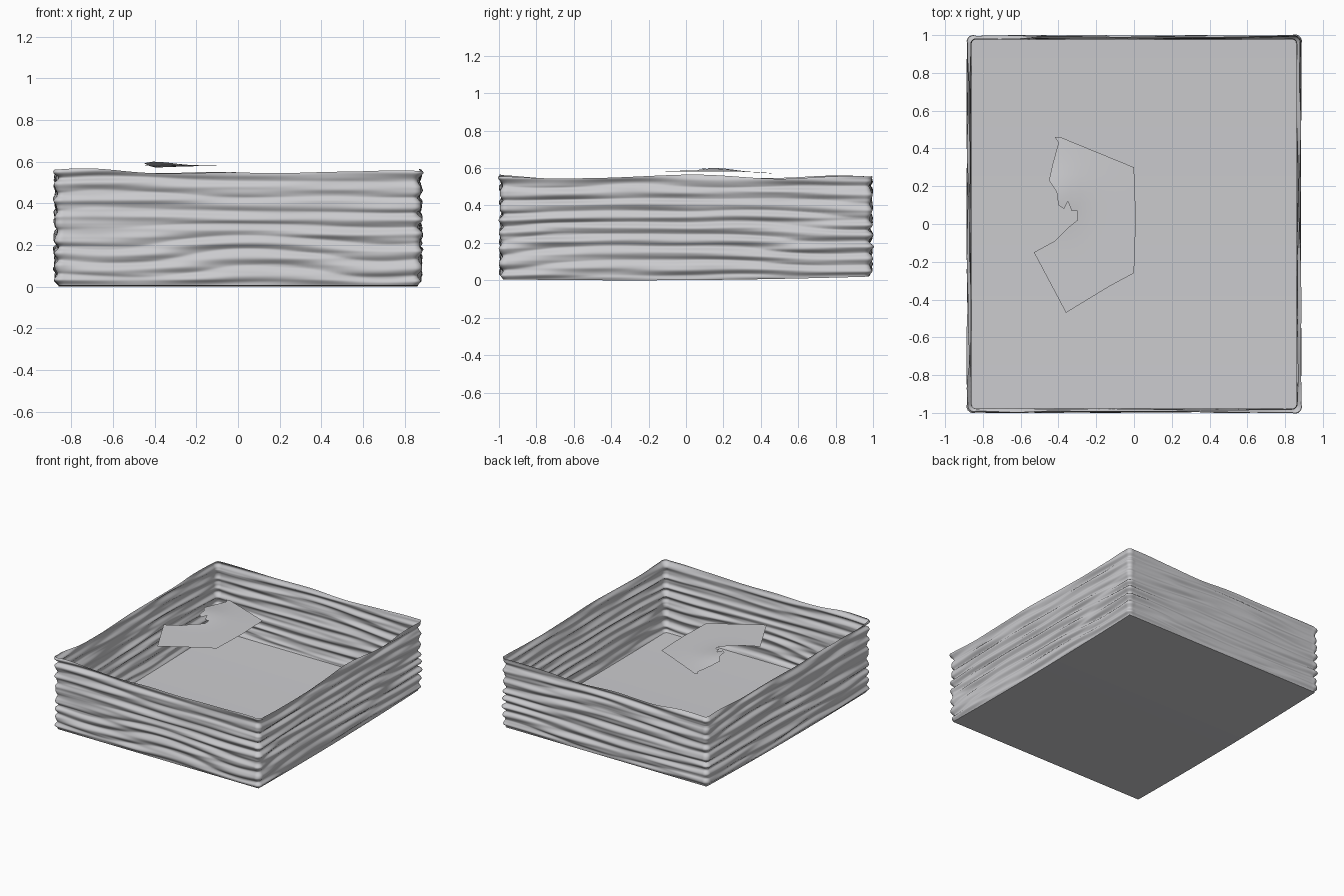
import bpy, bmesh, math
from mathutils import Vector, noise

cube = bpy.data.objects.get("Cube")
if cube:
    bpy.data.objects.remove(cube, do_unlink=True)

grey = bpy.data.materials.new("plain grey")
grey.use_nodes = True
colour = (0.6, 0.6, 0.62, 1)
grey.diffuse_color = colour
grey.node_tree.nodes["Principled BSDF"].inputs["Base Color"].default_value = colour

HALF_X, HALF_Y, CORNER = 0.86, 0.978, 0.025
ROWS, SIDE_STEPS, ARC_STEPS = 110, 70, 5


def finish(name, bm):
    mesh = bpy.data.meshes.new(name)
    bm.to_mesh(mesh)
    bm.free()
    for poly in mesh.polygons:
        poly.use_smooth = True
    mesh.materials.append(grey)
    obj = bpy.data.objects.new(name, mesh)
    bpy.context.collection.objects.link(obj)
    return obj


def floor_height(y):
    return 0.012 * (y + 0.3) ** 2


def outline():
    """Rounded rectangle as (point, outward normal) pairs, anticlockwise."""
    ring = []
    corners = [(1, -1, -90), (1, 1, 0), (-1, 1, 90), (-1, -1, 180)]
    arcs = []
    for sx, sy, start in corners:
        centre = Vector((sx * (HALF_X - CORNER), sy * (HALF_Y - CORNER)))
        arc = []
        for i in range(ARC_STEPS + 1):
            a = math.radians(start + 90 * i / ARC_STEPS)
            n = Vector((math.cos(a), math.sin(a)))
            arc.append((centre + n * CORNER, n))
        arcs.append(arc)
    for i, arc in enumerate(arcs):
        ring += arc
        p, n = arc[-1]
        q = arcs[(i + 1) % 4][0][0]
        ring += [(p.lerp(q, k / SIDE_STEPS), n) for k in range(1, SIDE_STEPS)]
    return ring


def fold(p, z):
    """Outward bulge of the wall: wavering horizontal folds, 0 to 1."""
    drift = noise.noise(Vector((p.x * 1.5, p.y * 1.5, z * 3)))
    fine = noise.noise(Vector((p.x * 2.2, p.y * 2.2, z * 30 + 7)))
    main = 0.5 - 0.5 * math.cos(2 * math.pi * (7.5 * z / 0.55 + 0.75 * drift))
    return max(0, min(1, 0.15 + 0.6 * main ** 0.7 + 0.5 * fine))


# Pleated wall, a single thin skin
bm = bmesh.new()
ring = outline()
rows = []
for r in range(ROWS + 1):
    t = r / ROWS
    row = []
    for p, n in ring:
        low = floor_height(p.y)
        rim = 0.55 + 0.03 * noise.noise(Vector((p.x * 2, p.y * 2, 4)))
        z = low + (rim - low) * t
        depth = (0.027 * abs(n.x) + 0.022 * abs(n.y)) * min(1, t * 20)
        q = p + n * depth * fold(p, z)
        row.append(bm.verts.new((q.x, q.y, z)))
    rows.append(row)
count = len(ring)
for a, b in zip(rows, rows[1:]):
    for i in range(count):
        j = (i + 1) % count
        bm.faces.new((a[i], a[j], b[j], b[i]))
finish("pleated_wall", bm)

# Floor panel, very slightly bowed
bm = bmesh.new()
bmesh.ops.create_grid(bm, x_segments=12, y_segments=40, size=1)
for v in bm.verts:
    v.co.x *= HALF_X
    v.co.y *= HALF_Y
    v.co.z = floor_height(v.co.y)
finish("floor_panel", bm)

# Torn sheet hovering over the open top
sheet_outline = [
    (-0.42, 0.46), (-0.40, 0.43), (-0.43, 0.32), (-0.45, 0.23), (-0.41, 0.17),
    (-0.40, 0.10), (-0.37, 0.08), (-0.35, 0.12), (-0.33, 0.07), (-0.30, 0.07),
    (-0.30, 0.02), (-0.35, -0.02), (-0.42, -0.09), (-0.53, -0.15),
    (-0.36, -0.47), (-0.13, -0.33), (0, -0.26), (0.01, 0.03), (0, 0.30), (-0.39, 0.46)]
bm = bmesh.new()
bm.faces.new([bm.verts.new((x, y, 0)) for x, y in reversed(sheet_outline)])
for axis in (Vector((1, 0, 0)), Vector((0, 1, 0))):
    for k in range(-10, 10):
        bmesh.ops.bisect_plane(bm, geom=bm.verts[:] + bm.edges[:] + bm.faces[:],
                               plane_co=axis * (k * 0.05 + 0.013), plane_no=axis)
bmesh.ops.recalc_face_normals(bm, faces=bm.faces[:])
if sum(f.normal.z for f in bm.faces) < 0:
    bmesh.ops.reverse_faces(bm, faces=bm.faces[:])
for v in bm.verts:
    x, y = v.co.x, v.co.y
    lift = math.exp(-((x + 0.4) / 0.12) ** 2 - ((y - 0.15) / 0.15) ** 2)
    v.co.z = 0.582 + 0.018 * lift - 0.05 * max(0, y - 0.2) * max(0, -x) * 2
finish("torn_sheet", bm)
